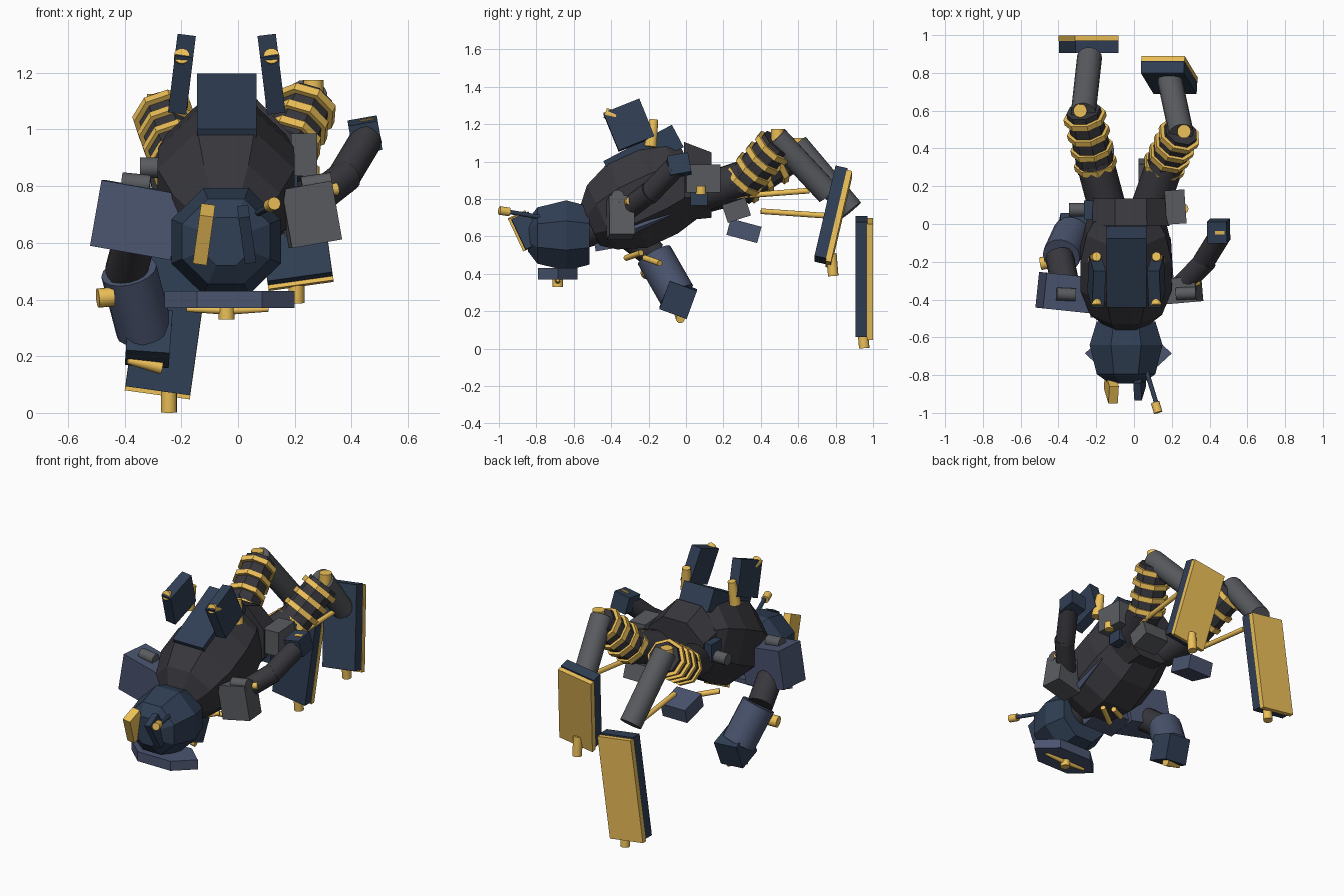
import bpy, bmesh
from math import radians, cos, sin, pi
from mathutils import Vector, Euler

if "Cube" in bpy.data.objects:
    bpy.data.objects.remove(bpy.data.objects["Cube"])

PALETTE = {
    "navy": (0.03, 0.05, 0.09), "charcoal": (0.038, 0.038, 0.046),
    "gold": (0.85, 0.53, 0.1), "slate": (0.07, 0.09, 0.16),
    "grey": (0.1, 0.105, 0.115),
}
MATS = {}
for key, rgb in PALETTE.items():
    MATS[key] = bpy.data.materials.new(key)
    MATS[key].diffuse_color = (*rgb, 1)


def add_object(name, bm, color):
    bmesh.ops.recalc_face_normals(bm, faces=bm.faces)
    mesh = bpy.data.meshes.new(name)
    bm.to_mesh(mesh)
    bm.free()
    mesh.materials.append(MATS[color])
    ob = bpy.data.objects.new(name, mesh)
    bpy.context.collection.objects.link(ob)
    return ob


def box(name, color, center, size, rot=(0, 0, 0)):
    bm = bmesh.new()
    bmesh.ops.create_cube(bm, size=1)
    bmesh.ops.scale(bm, vec=size, verts=bm.verts)
    ob = add_object(name, bm, color)
    ob.location = center
    ob.rotation_euler = [radians(a) for a in rot]
    return ob


def rod(name, color, a, b, r1, r2=None, sides=16):
    """Cylinder or cone from point a to point b, with smooth sides and sharp caps."""
    a, b = Vector(a), Vector(b)
    bm = bmesh.new()
    bmesh.ops.create_cone(bm, cap_ends=True, segments=sides, radius1=r1,
                          radius2=r1 if r2 is None else r2, depth=(b - a).length)
    if sides > 8:
        for f in bm.faces:
            f.smooth = len(f.verts) == 4
        for e in bm.edges:
            e.smooth = all(f.smooth for f in e.link_faces)
    ob = add_object(name, bm, color)
    ob.location = (a + b) / 2
    ob.rotation_euler = (b - a).to_track_quat('Z', 'Y').to_euler()
    return ob


def loft(name, color, center, pitch, rings):
    """Octagonal rings (t, offset, half width, half height) along local y."""
    bm = bmesh.new()
    k = cos(pi / 8)
    loops = [[bm.verts.new((rx / k * cos(pi / 8 + i * pi / 4), t,
                            off + rz / k * sin(pi / 8 + i * pi / 4)))
              for i in range(8)] for t, off, rx, rz in rings]
    for p, q in zip(loops, loops[1:]):
        for i in range(8):
            bm.faces.new((p[i], p[(i + 1) % 8], q[(i + 1) % 8], q[i]))
    bm.faces.new(loops[0])
    bm.faces.new(loops[-1])
    ob = add_object(name, bm, color)
    ob.location = center
    ob.rotation_euler = (radians(pitch), 0, 0)
    return ob


# Torso, neck and pelvis
loft("torso", "charcoal", (-0.042, -0.24, 0.8), 25, [
    (-0.305, -0.01, 0.12, 0.12), (-0.23, 0, 0.19, 0.19), (-0.08, 0, 0.242, 0.25),
    (0.1, 0, 0.24, 0.25), (0.24, 0, 0.21, 0.22), (0.31, 0, 0.17, 0.16)])
rod("neck", "charcoal", (-0.04, -0.42, 0.68), (-0.04, -0.6, 0.62), 0.1)
loft("pelvis", "charcoal", (-0.017, 0, 0.89), 0, [
    (-0.01, 0.005, 0.205, 0.21), (0.135, -0.015, 0.2, 0.175)])

# Head, with the face pointing down
loft("head", "navy", (-0.042, -0.67, 0.605), 0, [
    (-0.175, 0, 0.085, 0.085), (-0.125, 0, 0.155, 0.15),
    (0.03, 0, 0.193, 0.188), (0.155, 0, 0.155, 0.155)])
bm = bmesh.new()
bmesh.ops.create_cone(bm, cap_ends=True, segments=6, radius1=1, radius2=1, depth=1)
# turn so that two corners point sideways
if abs(max(bm.verts, key=lambda v: v.co.x).co.y) > 0.1:
    bmesh.ops.rotate(bm, verts=bm.verts, matrix=Euler((0, 0, pi / 6)).to_matrix())
bmesh.ops.scale(bm, vec=(0.23, 0.122, 0.06), verts=bm.verts)
add_object("face_plate", bm, "slate").location = (-0.03, -0.685, 0.4)
for s in (-1, 1):
    rod("visor_strip", "gold", (-0.037, -0.685, 0.362), (-0.037 + s * 0.145, -0.685, 0.366), 0.016, 0.009)
rod("visor_stud", "gold", (-0.04, -0.685, 0.38), (-0.04, -0.685, 0.33), 0.028)
box("gold_crest", "gold", (-0.12, -0.865, 0.63), (0.05, 0.1, 0.19), (25, 8, 0))
box("dark_crest", "navy", (0.03, -0.85, 0.63), (0.04, 0.1, 0.18), (25, -8, 0))
rod("antenna", "navy", (0.06, -0.76, 0.7), (0.125, -0.97, 0.735), 0.012)
rod("antenna_tip", "gold", (0.112, -0.945, 0.731), (0.128, -0.998, 0.739), 0.023)

# Chest details
for y, rise in ((-0.28, 0.028), (-0.18, -0.028)):
    rod("chest_bar", "gold", (-0.08, y - 0.04, 0.485), (0.04, y + 0.04, 0.485 + rise), 0.016)
rod("side_spike", "slate", (0.185, -0.3, 0.63), (0.19, -0.07, 0.72), 0.025, 0.004, 4)
box("collar_plate", "slate", (-0.12, -0.4, 0.57), (0.22, 0.18, 0.07), (10, 0, 0))

# Backpack with a tilted fin and gold nozzles on each side
box("backpack", "navy", (-0.04, -0.227, 1.04), (0.21, 0.415, 0.135), (28, 0, 0))
for s in (-1, 1):
    cx = -0.04 + s * 0.158
    box("back_fin", "navy", (cx, -0.305, 1.195), (0.065, 0.207, 0.218), (22, -7 * s, 0))
    rod("fin_nozzle", "gold", (cx + 0.012 * s, -0.19, 1.08), (cx, -0.172, 1.225), 0.034, 0.024)
    rod("fin_stud", "gold", (cx, -0.375, 1.24), (cx, -0.432, 1.26), 0.028)

# Shoulders
box("right_shoulder", "grey", (0.255, -0.35, 0.7), (0.18, 0.135, 0.21), (0, -10, 5))
box("left_shoulder", "slate", (-0.35, -0.365, 0.68), (0.29, 0.19, 0.235), (0, 10, -6))
rod("right_shoulder_barrel", "grey", (0.225, -0.37, 0.8), (0.33, -0.365, 0.815), 0.034)
rod("left_shoulder_barrel", "grey", (-0.41, -0.37, 0.815), (-0.31, -0.375, 0.805), 0.034)
rod("shoulder_stud", "gold", (0.32, -0.31, 0.785), (0.35, -0.3, 0.79), 0.022)

# Right arm swept back
rod("right_upper_arm", "charcoal", (0.22, -0.36, 0.71), (0.385, -0.19, 0.84), 0.058)
rod("right_forearm", "charcoal", (0.365, -0.205, 0.82), (0.455, -0.06, 0.97), 0.058)
box("right_hand", "navy", (0.448, -0.037, 0.98), (0.105, 0.115, 0.105), (10, -10, 0))
box("right_hand_pin", "gold", (0.455, -0.045, 1.03), (0.05, 0.02, 0.014), (10, -10, 0))

# Left arm hanging down
rod("left_upper_arm", "charcoal", (-0.36, -0.34, 0.63), (-0.395, -0.17, 0.5), 0.075)
rod("left_forearm", "slate", (-0.385, -0.17, 0.5), (-0.33, -0.05, 0.29), 0.1)
rod("left_elbow_knob", "gold", (-0.44, -0.2, 0.41), (-0.495, -0.21, 0.405), 0.034)
box("left_hand", "navy", (-0.315, -0.042, 0.265), (0.155, 0.155, 0.16), (-20, 4, 0))
rod("left_hand_blade", "gold", (-0.39, -0.05, 0.185), (-0.27, -0.03, 0.16), 0.012, 0.024)

# Hip pads
box("right_hip_pad", "grey", (0.22, 0.09, 0.91), (0.105, 0.18, 0.15), (0, 0, 4))
rod("right_hip_stud", "gold", (0.26, 0.08, 0.87), (0.26, 0.08, 0.825), 0.028)
box("right_hip_block", "navy", (0.17, 0.07, 0.8), (0.08, 0.09, 0.07))
rod("left_hip_barrel", "grey", (-0.345, 0.075, 0.865), (-0.2, 0.075, 0.865), 0.036)
box("left_hip_block", "navy", (-0.235, 0.075, 0.9), (0.06, 0.1, 0.11))
box("right_skirt", "grey", (0.11, 0.27, 0.74), (0.17, 0.13, 0.1), (18, 0, 0))
box("left_skirt", "slate", (-0.19, 0.31, 0.63), (0.17, 0.17, 0.09), (-15, 0, 0))

# Legs: hip tube, ringed thigh, shin, knee stud, piston, foot with sole and toe
LEGS = {
    "left": dict(hip=(-0.14, 0.08, 0.82), mid=(-0.2, 0.3, 0.87), knee=(-0.268, 0.6, 1.06),
                 ankle=(-0.235, 0.885, 0.74), stud=(-0.285, 0.6, 1.1),
                 rods=((-0.2, 0.4, 0.735), (-0.22, 0.76, 0.71)), toe=(0.04, 0.005),
                 foot=(-0.24, 0.938, 0.385), length=0.62, pitch=0, roll=8),
    "right": dict(hip=(0.08, 0.08, 0.83), mid=(0.155, 0.3, 0.89), knee=(0.25, 0.49, 1.1),
                  ankle=(0.19, 0.76, 0.83), stud=(0.265, 0.49, 1.15),
                  rods=((0.18, 0.27, 0.815), (0.2, 0.66, 0.845)), toe=(-0.015, 0.06),
                  foot=(0.185, 0.775, 0.715), length=0.5, pitch=-13, roll=-8),
}
for side, p in LEGS.items():
    mid, knee = Vector(p["mid"]), Vector(p["knee"])
    axis = (knee - mid).normalized()
    rod(side + "_hip_tube", "charcoal", p["hip"], mid + axis * 0.03, 0.1)
    rod(side + "_thigh", "charcoal", mid - axis * 0.02, knee, 0.102, 0.092, 8)
    for t in (0.06, 0.33, 0.6, 0.87):
        c = mid.lerp(knee, t)
        rod(side + "_thigh_ring", "gold", c - axis * 0.016, c + axis * 0.016, 0.114, None, 8)
    rod(side + "_shin", "grey", knee + Vector((0, -0.01, 0.03)), p["ankle"], 0.066)
    stud = Vector(p["stud"])
    rod(side + "_knee_stud", "gold", stud - Vector((0, 0, 0.06)), stud + Vector((0, 0, 0.025)), 0.036)
    rod(side + "_piston", "gold", *p["rods"], 0.015)
    # foot plate, sole and toe share one tilted frame
    rot = (p["pitch"], p["roll"], 0)
    frame = Euler([radians(a) for a in rot]).to_matrix()
    foot, half = Vector(p["foot"]), p["length"] / 2
    box(side + "_foot", "navy", foot, (0.23, 0.065, p["length"]), rot)
    box(side + "_sole", "gold", foot + frame @ Vector((0, 0.046, -0.012)),
        (0.232, 0.03, p["length"] + 0.005), rot)
    tip = foot + frame @ Vector((*p["toe"], -half))
    rod(side + "_toe", "gold", tip + Vector((0, 0, 0.05)), tip - Vector((0, -0.01, 0.07)), 0.028)

for m in bpy.data.materials:
    if m.users and not m.is_grease_pencil:
        m.use_nodes = True
        m.node_tree.nodes["Principled BSDF"].inputs["Base Color"].default_value = m.diffuse_color
